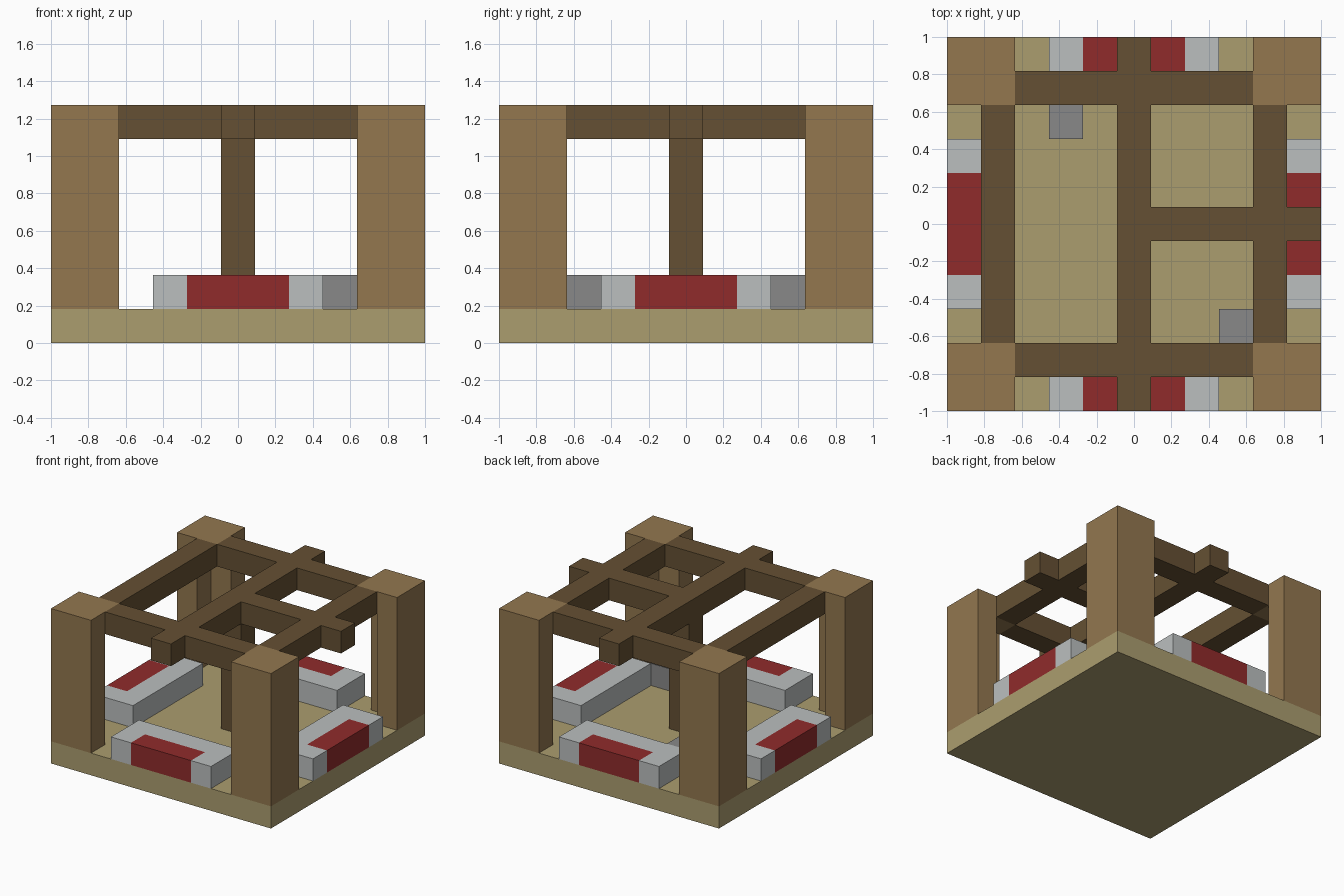
import bpy, bmesh
from math import pi
from mathutils import Matrix, Vector

U = 2 / 11  # one building block

cube = bpy.data.objects.get("Cube")
if cube:
    bpy.data.objects.remove(cube, do_unlink=True)


def material(name, rgb):
    """Flat material from 0-255 display values."""
    lin = [((c / 255 + 0.055) / 1.055) ** 2.4 for c in rgb] + [1]
    m = bpy.data.materials.new(name)
    m.use_nodes = True
    m.diffuse_color = lin
    m.node_tree.nodes["Principled BSDF"].inputs["Base Color"].default_value = lin
    return m


sand = material("sand", (171, 157, 111))
light_wood = material("light wood", (147, 119, 79))
dark_wood = material("dark wood", (101, 80, 51))
pale_grey = material("pale grey", (187, 191, 191))
red = material("red", (144, 43, 43))
stone = material("stone grey", (137, 137, 137))


def finish(name, bm, *mats):
    bmesh.ops.recalc_face_normals(bm, faces=bm.faces)
    bmesh.ops.scale(bm, vec=(U, U, U), verts=bm.verts)
    mesh = bpy.data.meshes.new(name)
    bm.to_mesh(mesh)
    bm.free()
    for m in mats:
        mesh.materials.append(m)
    obj = bpy.data.objects.new(name, mesh)
    bpy.context.collection.objects.link(obj)
    return obj


def box_mesh(lo, hi):
    bm = bmesh.new()
    lo, hi = Vector(lo), Vector(hi)
    bmesh.ops.create_cube(bm, size=1, matrix=Matrix.Translation((lo + hi) / 2)
                          @ Matrix.Diagonal((*(hi - lo), 1)))
    return bm


def box(name, lo, hi, mat):
    return finish(name, box_mesh(lo, hi), mat)


# Ground slab and central post
box("base_slab", (-5.5, -5.5, 0), (5.5, 5.5, 1), sand)
box("centre_post", (-0.5, -0.5, 1), (0.5, 0.5, 6), dark_wood)

# Corner posts: L-shaped shafts with square caps
ELL = [(5.5, 5.5), (3.5, 5.5), (3.5, 4.5), (4.5, 4.5), (4.5, 3.5), (5.5, 3.5)]
for sx, side in ((1, "left"), (-1, "right")):
    for sy, end in ((1, "back"), (-1, "front")):
        bm = bmesh.new()
        face = bm.faces.new([bm.verts.new((x * sx, y * sy, 1)) for x, y in ELL])
        top = bmesh.ops.extrude_face_region(bm, geom=[face], use_keep_orig=True)
        moved = [g for g in top["geom"] if isinstance(g, bmesh.types.BMVert)]
        bmesh.ops.translate(bm, vec=(0, 0, 5), verts=moved)
        finish(f"{end}_{side}_post", bm, light_wood)
        xs, ys = sorted((3.5 * sx, 5.5 * sx)), sorted((3.5 * sy, 5.5 * sy))
        box(f"{end}_{side}_cap", (xs[0], ys[0], 6), (xs[1], ys[1], 7), light_wood)

# Roof beams
for s, side, end in ((1, "left", "back"), (-1, "right", "front")):
    box(f"{end}_beam", (-3.5, 4 * s - 0.5, 6), (3.5, 4 * s + 0.5, 7), dark_wood)
    box(f"{side}_beam", (4 * s - 0.5, -3.5, 6), (4 * s + 0.5, 3.5, 7), dark_wood)
box("ridge_beam", (-0.5, -5.5, 6), (0.5, 5.5, 7), dark_wood)
box("cross_beam", (0.5, -0.5, 6), (5.5, 0.5, 7), dark_wood)

# Benches: pale blocks with a red panel in the middle of the outer half
for i, side in enumerate(("front", "left", "back", "right")):
    bm = box_mesh((-2.5, -5.5, 1), (2.5, -3.5, 2))
    for co, no in (((-1.5, 0, 0), (1, 0, 0)), ((1.5, 0, 0), (1, 0, 0)),
                   ((0, -4.5, 0), (0, 1, 0))):
        bmesh.ops.bisect_plane(bm, geom=bm.verts[:] + bm.edges[:] + bm.faces[:],
                               plane_co=co, plane_no=no)
    for f in bm.faces:
        c = f.calc_center_median()
        f.material_index = int(abs(c.x) < 1.5 and c.y < -4.5)
    bmesh.ops.rotate(bm, verts=bm.verts, cent=(0, 0, 0),
                     matrix=Matrix.Rotation(i * pi / 2, 3, "Z"))
    finish(f"{side}_bench", bm, pale_grey, red)

# Loose stone blocks
for name, x, y in (("front_stone", 3, -3), ("back_stone", -2, 3)):
    box(name, (x - 0.5, y - 0.5, 1), (x + 0.5, y + 0.5, 2), stone)
